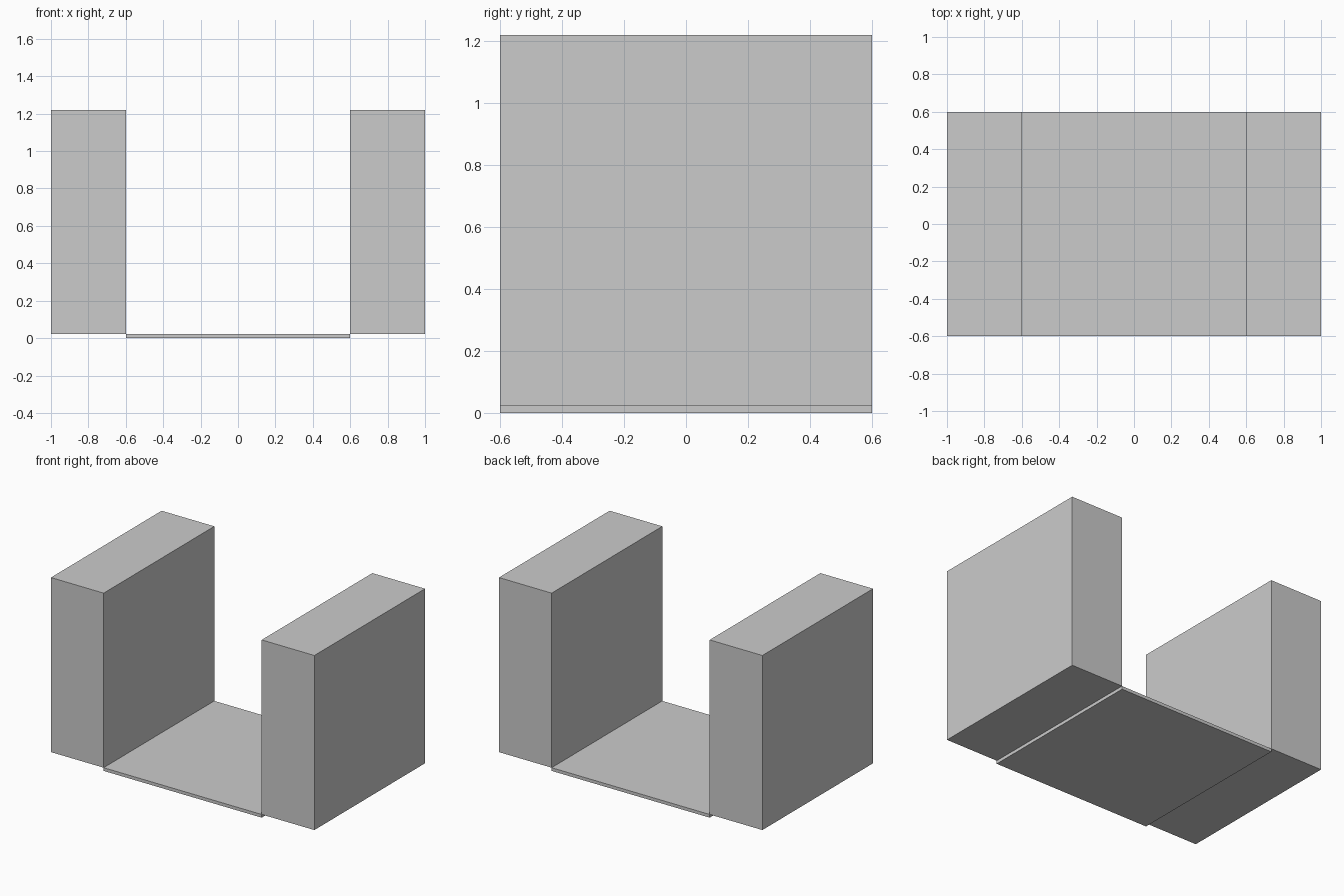
import bpy

if "Cube" in bpy.data.objects:
    bpy.data.objects.remove(bpy.data.objects["Cube"])


def box(name, lo, hi):
    """Add a box spanning two opposite corners."""
    center = [(a + b) / 2 for a, b in zip(lo, hi)]
    bpy.ops.mesh.primitive_cube_add(size=1, location=center)
    obj = bpy.context.object
    obj.name = name
    obj.scale = [b - a for a, b in zip(lo, hi)]
    bpy.ops.object.transform_apply(location=False, rotation=False, scale=True)
    return obj


HALF_DEPTH = 0.6
INNER, OUTER = 0.6, 1.0
FLOOR_TOP, WALL_TOP = 0.022, 1.22

# Thin floor plate between the walls
box("floor_plate", (-INNER, -HALF_DEPTH, 0), (INNER, HALF_DEPTH, FLOOR_TOP))

# Thick side walls, resting level with the top of the plate
for name, x0, x1 in (("left_wall", -OUTER, -INNER), ("right_wall", INNER, OUTER)):
    box(name, (x0, -HALF_DEPTH, FLOOR_TOP), (x1, HALF_DEPTH, WALL_TOP))
